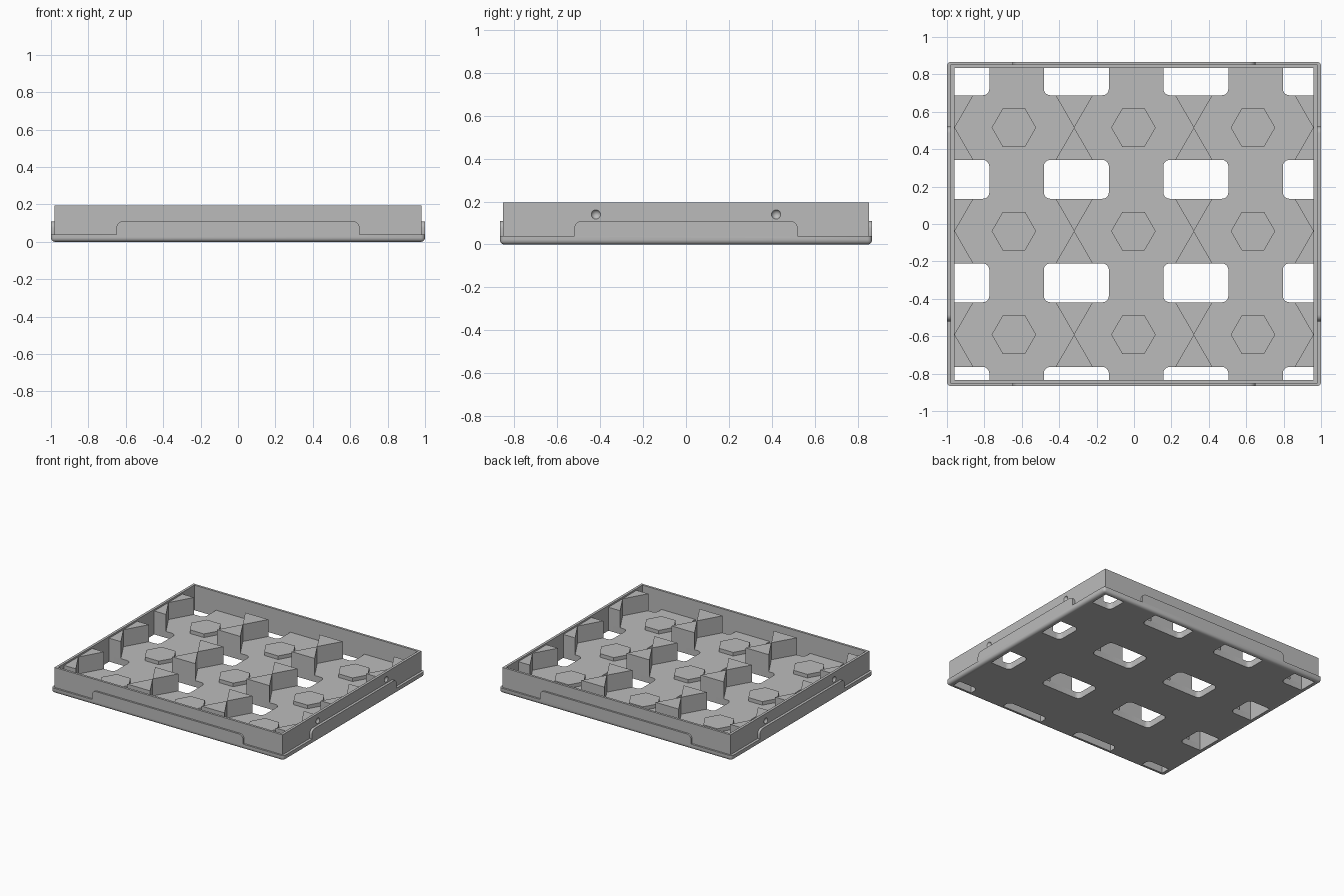
import bpy, bmesh, math
from mathutils import Matrix

old = bpy.data.objects.get("Cube")
if old:
    bpy.data.objects.remove(old, do_unlink=True)

grey = bpy.data.materials.new("grey_plastic")
grey.use_nodes = True
colour = (0.5, 0.5, 0.5, 1)
grey.diffuse_color = colour
grey.node_tree.nodes["Principled BSDF"].inputs["Base Color"].default_value = colour

HALF_X, HALF_Y = 1.0, 0.867          # outer rim
WALL_X, WALL_Y = 0.98, 0.853         # wall outside
IN_X, IN_Y = 0.96, 0.835             # wall inside
FLOOR, TOP, POST_TOP = 0.05, 0.195, 0.182
PITCH = 0.639
ROW = PITCH * math.sqrt(3) / 2
CELL_Y = -0.038


def finish(name, bm):
    bmesh.ops.recalc_face_normals(bm, faces=bm.faces)
    mesh = bpy.data.meshes.new(name)
    bm.to_mesh(mesh)
    bm.free()
    mesh.materials.append(grey)
    ob = bpy.data.objects.new(name, mesh)
    bpy.context.collection.objects.link(ob)
    return ob


def add_prism(bm, points, z0, z1):
    verts = [bm.verts.new((x, y, z0)) for x, y in points]
    face = bm.faces.new(verts)
    up = bmesh.ops.extrude_face_region(bm, geom=[face])["geom"]
    for v in up:
        if isinstance(v, bmesh.types.BMVert):
            v.co.z = z1


def box(name, hx, hy, z0, z1, bevel=0):
    bm = bmesh.new()
    add_prism(bm, [(-hx, -hy), (hx, -hy), (hx, hy), (-hx, hy)], z0, z1)
    if bevel:
        edges = [e for e in bm.edges if min(v.co.z for v in e.verts) < z0 + 0.001]
        bmesh.ops.bevel(bm, geom=edges, offset=bevel, segments=5, profile=0.5,
                        affect='EDGES')
    return finish(name, bm)


def rounded_rect(cx, cy, hx, hy, r):
    pts = []
    for q, (sx, sy) in enumerate([(1, 1), (-1, 1), (-1, -1), (1, -1)]):
        for i in range(7):
            a = math.radians(90 * q + 15 * i)
            pts.append((cx + sx * (hx - r) + r * math.cos(a),
                        cy + sy * (hy - r) + r * math.sin(a)))
    return pts


def boolean(target, cutter, operation):
    mod = target.modifiers.new(operation, 'BOOLEAN')
    mod.operation, mod.object, mod.solver = operation, cutter, 'EXACT'
    bpy.context.view_layer.objects.active = target
    bpy.ops.object.modifier_apply(modifier=mod.name)
    bpy.data.objects.remove(cutter, do_unlink=True)


def side_tab(half_width, reach, turn):
    # upright plate with rounded top corners, standing on the rim
    bm = bmesh.new()
    add_prism(bm, rounded_rect(0, 0.06, half_width, 0.05, 0.035), -reach, 0.01 - WALL_Y
              if reach == HALF_Y else 0.01 - WALL_X)
    turn_up = Matrix.Rotation(math.radians(90), 4, 'X')
    for v in bm.verts:
        # square off the foot of the tab inside the rim
        if v.co.y < 0.03:
            v.co.y = 0.03
            v.co.x = math.copysign(half_width, v.co.x) if abs(v.co.x) > half_width - 0.036 else v.co.x
    bmesh.ops.remove_doubles(bm, verts=bm.verts, dist=0.0001)
    # local -z becomes outward -y
    flip = Matrix.Scale(-1, 4, (0, 0, 1))
    bm.transform(Matrix.Rotation(turn, 4, 'Z') @ turn_up @ flip)
    return finish("side_tab", bm)


# Tray body: rim, walls and tabs joined, then hollowed
tray = box("tray", HALF_X, HALF_Y, 0, 0.04, 0.022)
boolean(tray, box("walls", WALL_X, WALL_Y, 0.01, TOP), 'UNION')
for k in range(4):
    half, reach = ((0.65, HALF_Y), (0.52, HALF_X))[k % 2]
    boolean(tray, side_tab(half, reach, k * math.pi / 2), 'UNION')
boolean(tray, box("cavity", IN_X, IN_Y, FLOOR, 0.4), 'DIFFERENCE')

# Floor openings, trimmed at the walls
bm = bmesh.new()
for i in range(4):
    for j in range(4):
        cx = (i - 1.5) * PITCH + 0.011
        cy = CELL_Y + (j - 1.5) * ROW
        add_prism(bm, rounded_rect(cx, cy, 0.174, 0.104, 0.035), -0.1, 0.1)
openings = finish("openings", bm)
boolean(openings, box("trim", IN_X, IN_Y, -0.2, 0.2), 'INTERSECT')
boolean(tray, openings, 'DIFFERENCE')

# Round dimples on the two side walls
bm = bmesh.new()
for sx in (-1, 1):
    for sy in (-1, 1):
        bmesh.ops.create_uvsphere(bm, u_segments=20, v_segments=12, radius=0.023,
                                  matrix=Matrix.Translation((sx * 0.988, sy * 0.42, 0.14)))
boolean(tray, finish("dimples", bm), 'DIFFERENCE')

bpy.context.view_layer.objects.active = tray
tray.select_set(True)
bpy.ops.object.shade_smooth_by_angle(angle=math.radians(35))

# Paired triangular posts between the cells, halved against the walls
bm = bmesh.new()
for i in range(4):
    for j in range(3):
        cx, cy = (i - 1.5) * PITCH, CELL_Y + (j - 1) * ROW
        depth = ROW / 2 - 0.104
        half = depth / math.sqrt(3)
        for s in (-1, 1):
            tri = [(cx, cy), (cx + half, cy + s * depth), (cx - half, cy + s * depth)]
            tri = [(max(-IN_X, min(IN_X, x)), y) for x, y in tri]
            add_prism(bm, tri, FLOOR, POST_TOP)
finish("divider_posts", bm)

# Low hexagonal pads, one in each cell
bm = bmesh.new()
for i in range(3):
    for j in range(3):
        cx, cy = (i - 1) * PITCH - 0.003, CELL_Y + (j - 1) * ROW
        ring = [(cx + 0.119 * math.cos(k * math.pi / 3),
                 cy + 0.119 * math.sin(k * math.pi / 3)) for k in range(6)]
        add_prism(bm, ring, FLOOR, FLOOR + 0.028)
finish("hex_pads", bm)
